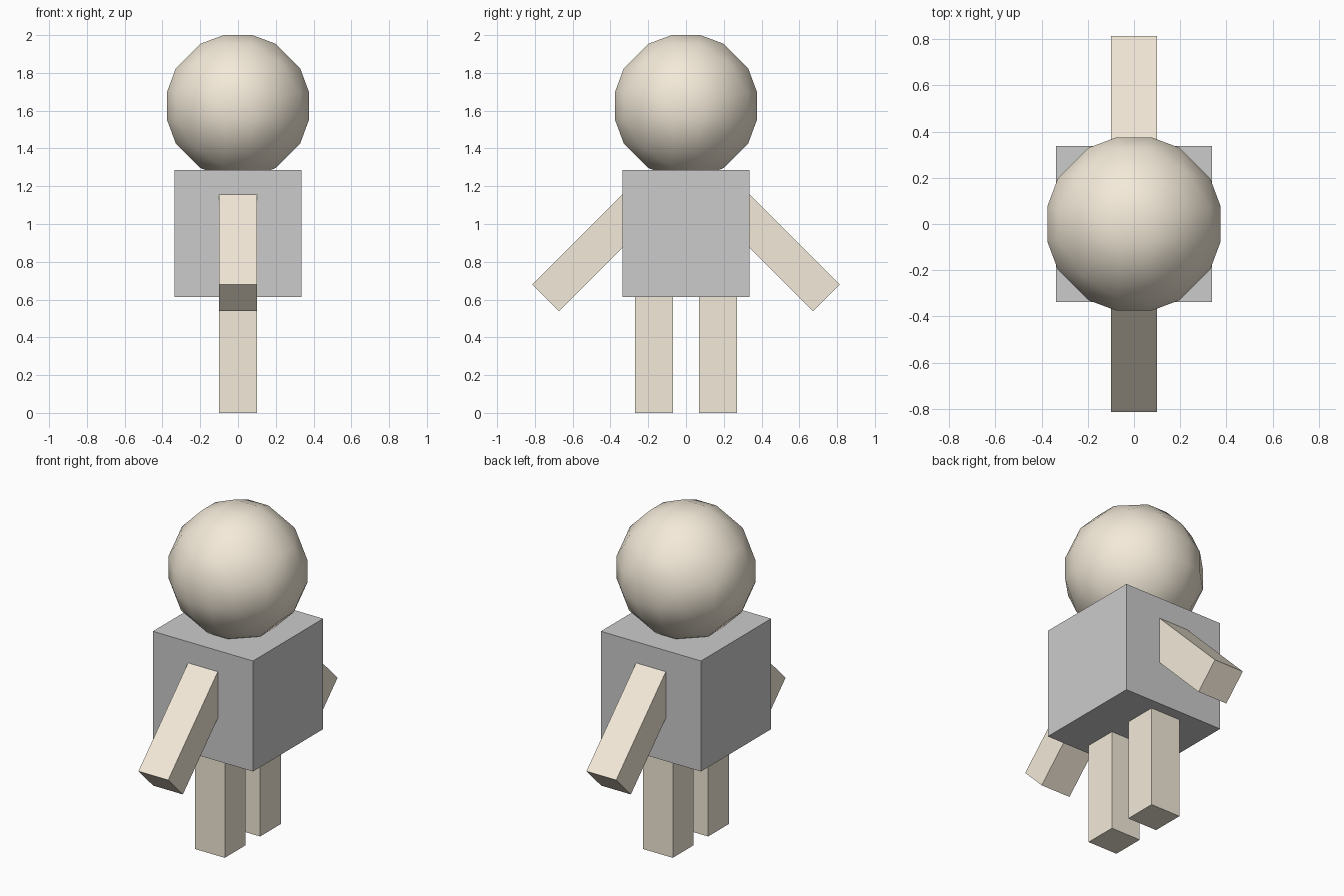
import bpy, bmesh
from math import pi
from itertools import permutations, product
from mathutils import Matrix, Vector

if "Cube" in bpy.data.objects:
    bpy.data.objects.remove(bpy.data.objects["Cube"])

tan = bpy.data.materials.new("tan")
tan.diffuse_color = (0.9, 0.82, 0.69, 1)
tan.use_nodes = True
tan.node_tree.nodes["Principled BSDF"].inputs["Base Color"].default_value = tan.diffuse_color


def finish(bm, name, mat=None):
    bmesh.ops.recalc_face_normals(bm, faces=bm.faces)
    me = bpy.data.meshes.new(name)
    bm.to_mesh(me)
    bm.free()
    ob = bpy.data.objects.new(name, me)
    bpy.context.collection.objects.link(ob)
    if mat:
        me.materials.append(mat)
    return ob


def block(name, centre, size, tilt=0.0, mat=None):
    bm = bmesh.new()
    m = (Matrix.Translation(centre) @ Matrix.Rotation(tilt, 4, 'X')
         @ Matrix.Diagonal((*size, 1)))
    bmesh.ops.create_cube(bm, size=1, matrix=m)
    return finish(bm, name, mat)


# torso
block("torso", (0, 0, 0.95), (0.674, 0.674, 0.672))

# legs and angled arms, mirrored across y
arm_len = 0.69
for side, s in (("left", 1), ("right", -1)):
    block(side + "_leg", (0, s * 0.17, 0.31), (0.2, 0.2, 0.62), mat=tan)
    d = arm_len / 2 * 0.7071
    block(side + "_arm", (0, s * (0.743 - d), 0.61 + d),
          (0.2, 0.2, arm_len), tilt=s * pi / 4, mat=tan)

# head: low-poly ball with cubic symmetry, flat on each axis
bm = bmesh.new()
points = set()
for base in ((1, 1, 5), (1, 3, 5), (1, 1, 1)):
    for p in permutations(base):
        for sign in product((1, -1), repeat=3):
            points.add(tuple(a * b for a, b in zip(p, sign)))
for p in sorted(points):
    bm.verts.new(Vector(p).normalized() * 0.39 + Vector((0, 0, 1.625)))
bmesh.ops.convex_hull(bm, input=bm.verts)
bmesh.ops.dissolve_limit(bm, angle_limit=0.01, verts=bm.verts, edges=bm.edges)
for f in bm.faces:
    f.smooth = True
finish(bm, "head", tan)
